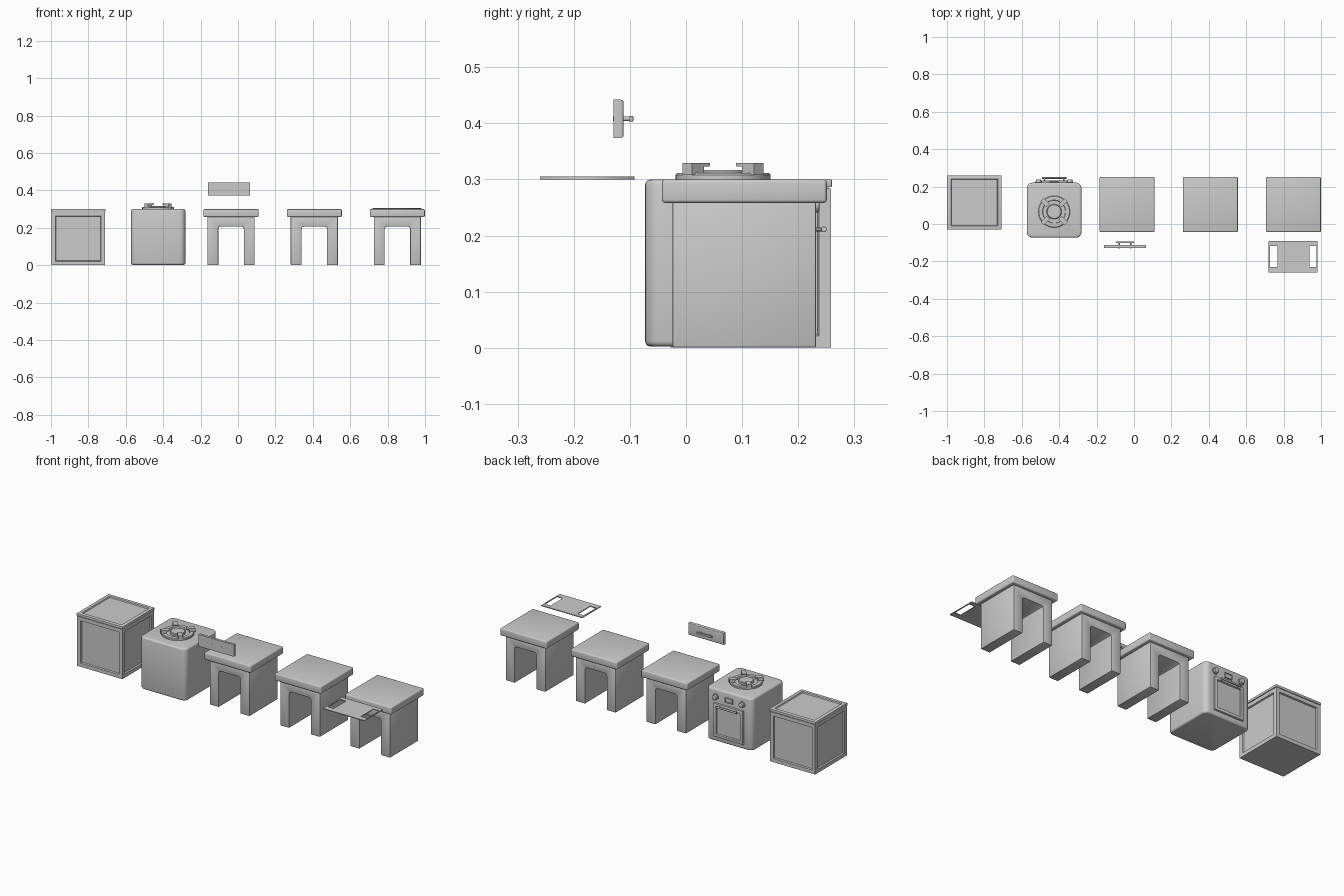
import bpy, bmesh, math
from mathutils import Matrix, Vector

if "Cube" in bpy.data.objects:
    bpy.data.objects.remove(bpy.data.objects["Cube"])


def finish(name, bm, angle=35):
    bmesh.ops.recalc_face_normals(bm, faces=bm.faces)
    me = bpy.data.meshes.new(name)
    bm.to_mesh(me)
    bm.free()
    ob = bpy.data.objects.new(name, me)
    bpy.context.collection.objects.link(ob)
    bpy.ops.object.select_all(action='DESELECT')
    ob.select_set(True)
    bpy.context.view_layer.objects.active = ob
    bpy.ops.object.shade_smooth_by_angle(angle=math.radians(angle))
    return ob


def box_bm(x0, x1, y0, y1, z0, z1):
    bm = bmesh.new()
    m = Matrix.Translation(((x0 + x1) / 2, (y0 + y1) / 2, (z0 + z1) / 2)) @ \
        Matrix.Diagonal((x1 - x0, y1 - y0, z1 - z0, 1))
    bmesh.ops.create_cube(bm, size=1, matrix=m)
    bm.normal_update()
    return bm


def bevel(bm, edges, r, seg=3):
    bmesh.ops.bevel(bm, geom=list(edges), offset=r, segments=seg, profile=0.5,
                    affect='EDGES', clamp_overlap=True)
    bm.normal_update()


def box(name, b, r=0.0, seg=3):
    bm = box_bm(*b)
    if r:
        bevel(bm, bm.edges, r, seg)
    return finish(name, bm)


def recess(bm, test, frame, depth, slope=0.004):
    """Sink a framed panel into every face that passes the test."""
    faces = [f for f in bm.faces if test(f.normal)]
    bmesh.ops.inset_individual(bm, faces=faces, thickness=frame)
    bmesh.ops.inset_individual(bm, faces=faces, thickness=slope, depth=-depth)


def rod(name, centre, axis, r, length, seg=20, r2=None, rim=0.0):
    bm = bmesh.new()
    rot = Vector((0, 0, 1)).rotation_difference(Vector(axis)).to_matrix().to_4x4()
    bmesh.ops.create_cone(bm, cap_ends=True, segments=seg, radius1=r, radius2=r2 or r,
                          depth=length, matrix=Matrix.Translation(centre) @ rot)
    if rim:
        bevel(bm, [e for e in bm.edges if any(len(f.verts) > 4 for f in e.link_faces)], rim, 2)
    return finish(name, bm)


# --- storage crate: panelled body and framed lid
CX, CY = -0.854, 0.115
bm = box_bm(CX - .143, CX + .143, CY - .143, CY + .143, 0, .284)
recess(bm, lambda n: abs(n.z) < .5, .03, .008)
finish("crate_body", bm)
bm = box_bm(CX - .146, CX + .146, CY - .145, CY + .145, .286, .30)
bevel(bm, bm.edges, .002, 2)
recess(bm, lambda n: n.z > .99, .026, .006)
finish("crate_lid", bm)
box("crate_lid_seam", (CX - .139, CX + .139, CY - .139, CY + .139, .28, .289))

# --- stove body: large vertical rounding, smaller top and bottom rounding
SX, SY = -0.427, 0.074
bm = box_bm(SX - .146, SX + .146, SY - .147, SY + .147, .002, .30)
bevel(bm, [e for e in bm.edges if abs(e.verts[0].co.z - e.verts[1].co.z) > .1], .03, 6)
bevel(bm, [e for e in bm.edges if abs(e.verts[0].co.z - e.verts[1].co.z) < .001], .01, 3)
finish("stove_body", bm)

# --- stove burner: lathed bowl with cap, four pot supports
bm = bmesh.new()
prof = [(0, .3165), (.036, .3165), (.04, .313), (.04, .304), (.06, .304), (.062, .311),
        (.082, .311), (.085, .308), (.085, .297)]
vs = [bm.verts.new((r, 0, z)) for r, z in prof]
es = [bm.edges.new(p) for p in zip(vs, vs[1:])]
bmesh.ops.spin(bm, geom=vs + es, cent=(0, 0, 0), axis=(0, 0, 1), angle=math.tau, steps=40)
bmesh.ops.remove_doubles(bm, verts=bm.verts, dist=1e-5)
bmesh.ops.translate(bm, verts=bm.verts, vec=(SX, SY - .008, 0))
finish("burner", bm)
for i in range(4):
    bm = bmesh.new()
    side = [(.09, .308), (.09, .329), (.045, .329), (.045, .3235), (.06, .3225), (.06, .308)]
    f = bm.faces.new([bm.verts.new((r, -.012, z)) for r, z in side])
    ex = bmesh.ops.extrude_face_region(bm, geom=[f])
    bmesh.ops.translate(bm, vec=(0, .024, 0),
                        verts=[v for v in ex['geom'] if isinstance(v, bmesh.types.BMVert)])
    bmesh.ops.transform(bm, verts=bm.verts, matrix=Matrix.Translation((SX, SY - .008, 0)) @
                        Matrix.Rotation(math.radians(45 + 90 * i), 4, 'Z'))
    finish("pot_support", bm)

# --- stove front (faces +y): oven door, handle, knobs, display
bm = box_bm(SX - .093, SX + .093, SY + .14, .232, .03, .222)
bevel(bm, [e for e in bm.edges if min(v.co.y for v in e.verts) > .225], .004, 2)
recess(bm, lambda n: n.y > .99, .018, .007)
finish("oven_door", bm)
rod("oven_handle", (SX, .246, .211), (1, 0, 0), .005, .13, 12, rim=.001)
for s in (-1, 1):
    rod("oven_handle_post", (SX + s * .052, .237, .211), (0, 1, 0), .0035, .018, 10)
    rod("oven_knob_base", (SX + s * .084, .222, .255), (0, 1, 0), .018, .008, 24)
    rod("oven_knob", (SX + s * .084, .229, .255), (0, 1, 0), .014, .018, 24, rim=.003)
bm = box_bm(SX - .024, SX + .024, .215, .228, .241, .269)
recess(bm, lambda n: n.y > .99, .005, .003, .001)
finish("oven_display", bm)

# --- three counters: arched base with a thick slab top
TY = 0.104


def counter(x):
    bm = bmesh.new()
    c = .012
    half = [(.126, .262), (.126, 0), (.068, 0), (.068, .207 - c),
            (.068 - c * .3, .207 - c * .3), (.068 - c, .207)]
    pts = half + [(-a, z) for a, z in reversed(half)]
    f = bm.faces.new([bm.verts.new((x + a, TY - .128, z)) for a, z in pts])
    ex = bmesh.ops.extrude_face_region(bm, geom=[f])
    bmesh.ops.translate(bm, vec=(0, .256, 0),
                        verts=[v for v in ex['geom'] if isinstance(v, bmesh.types.BMVert)])
    bmesh.ops.recalc_face_normals(bm, faces=bm.faces)
    bevel(bm, [e for e in bm.edges if e.calc_face_angle(0) > .9], .004, 2)
    finish("counter_base", bm)
    box("counter_top", (x - .147, x + .147, TY - .147, TY + .147, .258, .30), .006)


for x in (-.037, .408, .852):
    counter(x)

# --- loose drawer front with a bar handle on its +y side
DX = -0.048
bm = box_bm(DX - .112, DX + .112, -.129, -.111, .374, .442)
bevel(bm, [e for e in bm.edges if min(v.co.y for v in e.verts) > -.115], .005, 3)
finish("drawer_front", bm)
box("drawer_handle", (DX - .048, DX + .048, -.102, -.094, .403, .413), .002, 2)
for s in (-1, 1):
    rod("drawer_handle_post", (DX + s * .03, -.115, .408), (0, 1, 0), .004, .03, 12)

# --- thin board with two grip slots (filled outline with holes)
cu = bpy.data.curves.new("slotted_board", 'CURVE')
cu.dimensions, cu.fill_mode, cu.extrude = '2D', 'BOTH', .0025
for x0, x1, y0, y1 in ((.72, .98, -.26, -.092), (.728, .766, -.229, -.117),
                       (.937, .975, -.229, -.117)):
    sp = cu.splines.new('POLY')
    sp.points.add(3)
    for p, (a, b) in zip(sp.points, ((x0, y0), (x1, y0), (x1, y1), (x0, y1))):
        p.co = (a, b, 0, 1)
    sp.use_cyclic_u = True
board = bpy.data.objects.new("slotted_board", cu)
board.location.z = .3025
bpy.context.collection.objects.link(board)
bpy.ops.object.select_all(action='DESELECT')
board.select_set(True)
bpy.context.view_layer.objects.active = board
bpy.ops.object.convert(target='MESH')
